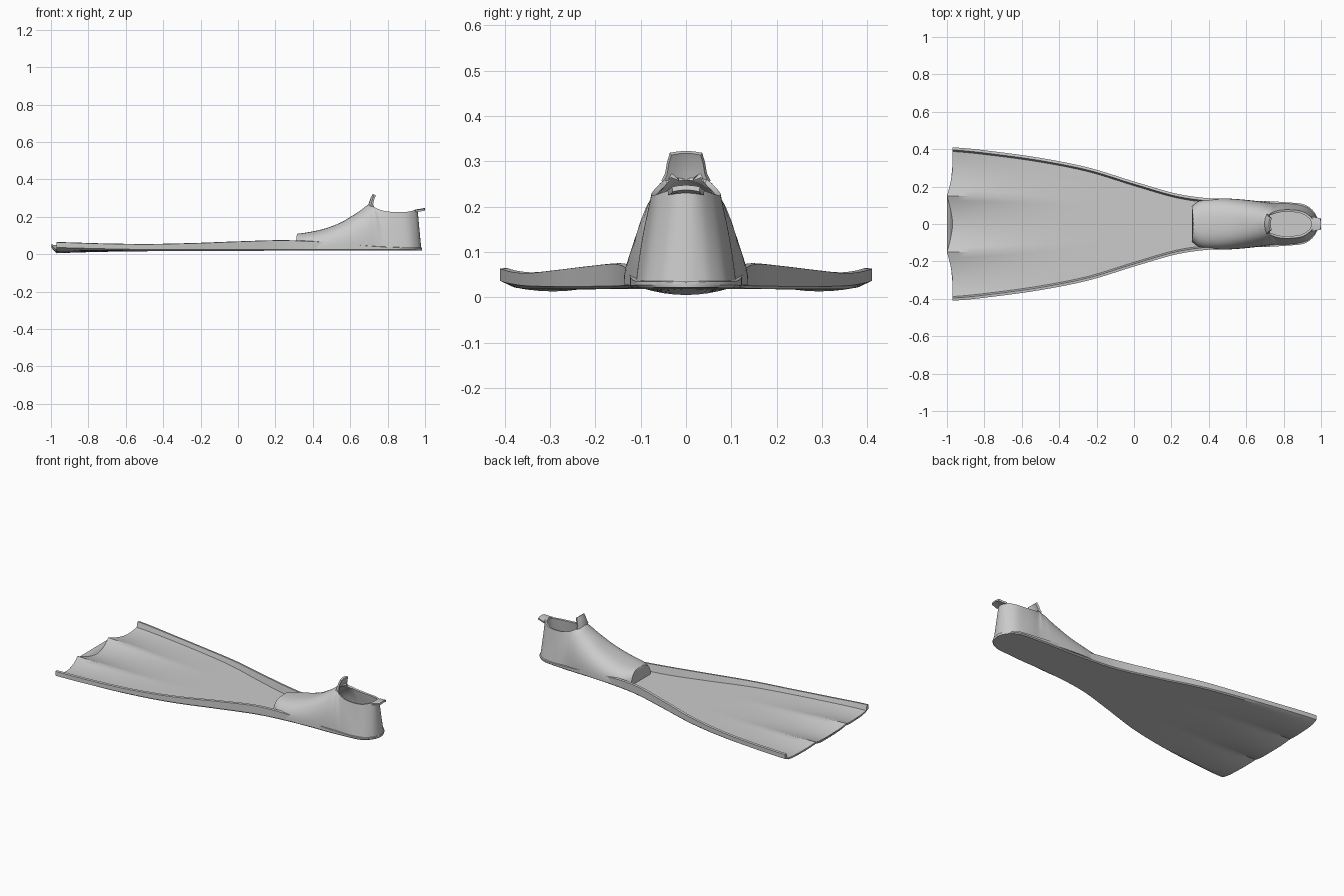
import bpy, bmesh, math

cube = bpy.data.objects.get("Cube")
if cube:
    bpy.data.objects.remove(cube)

rubber = bpy.data.materials.new("light_grey_rubber")
rubber.use_nodes = True
GREY = (0.6, 0.6, 0.6, 1)
rubber.diffuse_color = GREY
rubber.node_tree.nodes["Principled BSDF"].inputs["Base Color"].default_value = GREY


def spline(rows, t):
    """Smooth curve through rows of values, t in row units."""
    i = max(0, min(int(t), len(rows) - 2))
    u = t - i
    a, b, c, d = (rows[max(0, min(k, len(rows) - 1))] for k in range(i - 1, i + 3))
    return [q + u / 2 * (r - p + u * (2 * p - 5 * q + 4 * r - s + u * (3 * (q - r) + s - p)))
            for p, q, r, s in zip(a, b, c, d)]


def clamp(v):
    return max(0.0, min(1.0, v))


def finish(name, bm, thickness=0, offset=-1, angle=35):
    bmesh.ops.remove_doubles(bm, verts=bm.verts, dist=0.0004)
    bmesh.ops.recalc_face_normals(bm, faces=bm.faces)
    mesh = bpy.data.meshes.new(name)
    bm.to_mesh(mesh)
    bm.free()
    mesh.materials.append(rubber)
    ob = bpy.data.objects.new(name, mesh)
    bpy.context.collection.objects.link(ob)
    bpy.ops.object.select_all(action='DESELECT')
    ob.select_set(True)
    bpy.context.view_layer.objects.active = ob
    if thickness:
        mod = ob.modifiers.new("wall", 'SOLIDIFY')
        mod.thickness, mod.offset = thickness, offset
        bpy.ops.object.modifier_apply(modifier=mod.name)
    bpy.ops.object.shade_smooth_by_angle(angle=math.radians(angle))
    return ob


def bridge(bm, rows, closed=False):
    """Skin a list of equally long vertex rows with quads."""
    n = len(rows[0])
    for a, b in zip(rows, rows[1:]):
        for j in range(n if closed else n - 1):
            k = (j + 1) % n
            bm.faces.new((a[j], a[k], b[k], b[j]))


# Blade and sole: one loft with raised side rails and a rippled tip
STATIONS = [  # half width, rail top, underside
    (0.41, 0.065, 0.022), (0.385, 0.058, 0.02), (0.35, 0.055, 0.018),
    (0.30, 0.06, 0.018), (0.225, 0.069, 0.018), (0.157, 0.075, 0.019),
    (0.13, 0.064, 0.02), (0.121, 0.043, 0.02), (0.105, 0.036, 0.021)]
TIP, HEEL = -0.97, 0.985
RIB = 0.39


def ripple(f):
    if f < RIB:
        return 0.035 * (f / RIB) ** 2 - 0.017
    g = (f - RIB) / (1 - RIB)
    return 0.018 - 0.086 * g + 0.068 * g * g


def blade_section(x):
    w, rail, low = spline(STATIONS, (x - TIP) / (HEEL - TIP) * (len(STATIONS) - 1))
    if x > 0.88:
        w *= math.sqrt(max(0.0005, 1 - ((x - 0.88) / 0.105) ** 2))
    fade = clamp((-0.1 - x) / 0.87) ** 2.5
    stretch = 0.03 * clamp((-0.8 - x) / 0.17) ** 2
    r = min(0.014, w * 0.2)
    floor = low + 0.011
    inner = w - 1.6 * r
    outer = w - 0.006 - 0.025 * fade

    def point(y, z, f):
        peak = clamp(1 - abs(f - RIB) / 0.38) ** 1.5
        return (x - stretch * peak, y, z)

    steps = [RIB * k / 6 for k in range(6)] + [RIB + (1 - RIB) * k / 8 for k in range(9)]
    top = [point(f * inner, floor + fade * ripple(f), f) for f in steps]
    rim = [point(w - r, rail, 1), point(w, rail - 0.002, 1),
           point(w, low + 0.006 + 0.008 * fade, 1)]
    under = [point(f * outer, low + fade * ripple(f), f) for f in reversed(steps)]
    half = top + rim + under
    return half + [(px, -y, z) for px, y, z in reversed(half[1:-1])]


bm = bmesh.new()
COUNT = 64
rings = []
for i in range(COUNT + 1):
    x = TIP + (HEEL - TIP) * math.sin(i / COUNT * math.pi / 2)
    rings.append([bm.verts.new(p) for p in blade_section(x)])
bridge(bm, rings, closed=True)
for ring in (rings[0], rings[-1]):
    bm.faces.new(ring)
bmesh.ops.triangulate(bm, faces=[f for f in bm.faces if len(f.verts) > 4])
finish("blade_and_sole", bm, angle=30)

# Foot pocket: ribs run from the sole up to the instep ridge, then to the ankle rim
POCKET = [  # base x, base y, top x, top y, top z, straightness
    (0.31, 0.095, 0.32, 0, 0.11, 0), (0.36, 0.128, 0.36, 0, 0.115, 0),
    (0.45, 0.137, 0.45, 0, 0.133, 0), (0.54, 0.134, 0.54, 0, 0.165, 0),
    (0.62, 0.127, 0.61, 0, 0.205, 0), (0.68, 0.12, 0.66, 0, 0.238, 0),
    (0.72, 0.115, 0.70, 0, 0.268, 0.1), (0.75, 0.112, 0.715, 0.04, 0.262, 0.3),
    (0.78, 0.111, 0.735, 0.06, 0.248, 0.6), (0.83, 0.11, 0.78, 0.074, 0.232, 0.8),
    (0.88, 0.104, 0.84, 0.076, 0.225, 1), (0.93, 0.088, 0.90, 0.067, 0.226, 1),
    (0.965, 0.055, 0.94, 0.042, 0.234, 1), (0.977, 0.025, 0.957, 0.02, 0.238, 1),
    (0.98, 0, 0.96, 0, 0.24, 1)]
BASE, LAYERS, SUB = 0.028, 12, 4


def pocket_rib(t, side):
    xb, yb, xt, yt, zt, s = spline(POCKET, t)
    if t <= 6:
        yt = 0
    s = clamp(s)
    points = []
    for k in range(LAYERS + 1):
        v = k / LAYERS
        a = v * math.pi / 2
        out = (1 - s) * max(0, math.cos(a)) ** 0.75 + s * (1 - v)
        up = (1 - s) * math.sin(a) ** 0.85 + s * v
        points.append((xt + (xb - xt) * out, side * max(0, yt + (yb - yt) * out),
                       BASE + (zt - BASE) * up))
    return points


bm = bmesh.new()
toe = []
for side in (1, -1):
    ribs = [[bm.verts.new(p) for p in pocket_rib(i / SUB, side)]
            for i in range((len(POCKET) - 1) * SUB + 1)]
    bridge(bm, ribs)
    toe.append(ribs[0])
bridge(bm, toe)  # closed toe end
finish("foot_pocket", bm, thickness=0.012, angle=40)


# Pull tabs: small curved plates on the instep and heel
def tab(name, rows):
    bm = bmesh.new()
    lines = []
    for x, z, half, bulge in rows:
        lines.append([bm.verts.new((x - bulge * (1 - u * u), half * u, z + 0.004 * (1 - u * u)))
                      for u in (-1, -0.5, 0, 0.5, 1)])
    bridge(bm, lines)
    finish(name, bm, thickness=0.011, offset=0)


tab("instep_tab", [(0.715, 0.255, 0.052, 0.014), (0.718, 0.272, 0.044, 0.012),
                   (0.724, 0.295, 0.04, 0.01), (0.732, 0.316, 0.034, 0.006)])
tab("heel_tab", [(0.95, 0.231, 0.04, -0.008), (0.97, 0.233, 0.035, -0.004),
                 (0.998, 0.238, 0.03, -0.002)])
